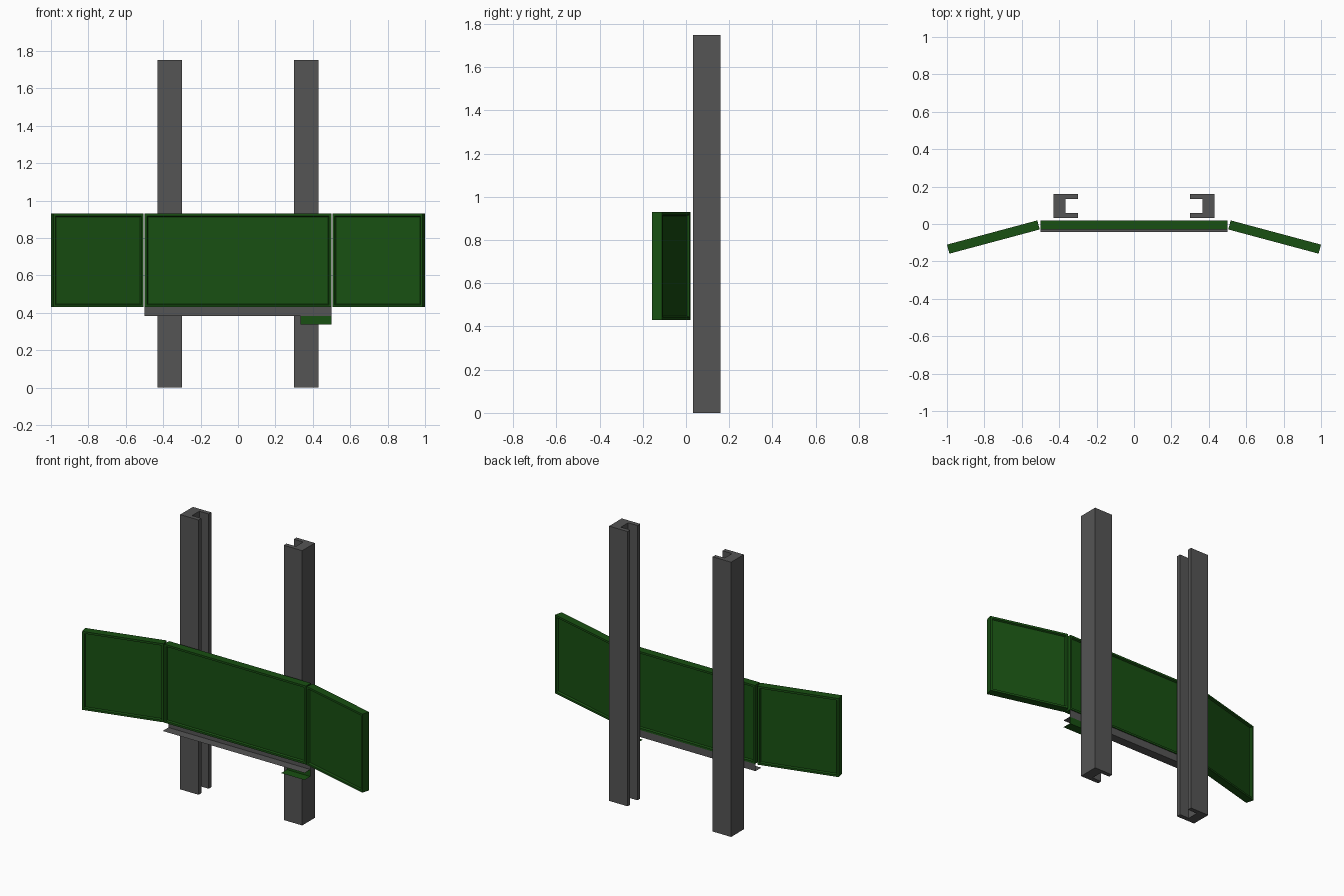
import bpy, bmesh, math
from mathutils import Matrix

if "Cube" in bpy.data.objects:
    bpy.data.objects.remove(bpy.data.objects["Cube"])


def material(name, color):
    m = bpy.data.materials.new(name)
    m.diffuse_color = (*color, 1)
    m.use_nodes = True
    m.node_tree.nodes["Principled BSDF"].inputs["Base Color"].default_value = m.diffuse_color
    return m


green = material("board_green", (0.009, 0.08, 0.006))
steel = material("dark_steel", (0.09, 0.09, 0.09))


def finish(bm, name, mat, mirror=False):
    me = bpy.data.meshes.new(name)
    bm.to_mesh(me)
    bm.free()
    ob = bpy.data.objects.new(name, me)
    bpy.context.collection.objects.link(ob)
    me.materials.append(mat)
    if mirror:
        ob.modifiers.new("mirror", 'MIRROR').use_mirror_merge = False
    return ob


def extrude_profile(bm, pts, vec, closed):
    vs = [bm.verts.new(p) for p in pts]
    if closed:
        geom = [bm.faces.new(vs)]
        out = bmesh.ops.extrude_face_region(bm, geom=geom, use_keep_orig=True)
    else:
        geom = [bm.edges.new(pair) for pair in zip(vs, vs[1:])]
        out = bmesh.ops.extrude_edge_only(bm, edges=geom)
    bmesh.ops.translate(bm, vec=vec, verts=[
        g for g in out["geom"] if isinstance(g, bmesh.types.BMVert)])
    bmesh.ops.recalc_face_normals(bm, faces=bm.faces)


def panel(name, width, height, thick, matrix, mirror=False):
    """Slab with a raised frame around a recessed face, front and back."""
    bm = bmesh.new()
    bmesh.ops.create_cube(bm, size=1, matrix=Matrix.Diagonal((width, thick, height, 1)))
    for f in [f for f in bm.faces if abs(f.normal.y) > 0.9]:
        bmesh.ops.inset_region(bm, faces=[f], thickness=0.018)
        bmesh.ops.inset_region(bm, faces=[f], thickness=0.007, depth=-0.01)
    bmesh.ops.transform(bm, matrix=matrix, verts=bm.verts)
    return finish(bm, name, green, mirror)


def ledge(name, x0, x1, z0, z1, mat):
    """Thin sheet: upright back and a shelf coming forward."""
    bm = bmesh.new()
    extrude_profile(bm, [(x0, 0.014, z1), (x0, 0.014, z0), (x0, -0.044, z0)],
                    (x1 - x0, 0, 0), False)
    return finish(bm, name, mat)


# Centre board
panel("centre_board", 1.0, 0.5, 0.05, Matrix.Translation((0, -0.005, 0.68)))

# Side wings, hinged 15 degrees forward
panel("wing_boards", 0.5, 0.5, 0.05,
      Matrix.Translation((0.5105, -0.005, 0.68))
      @ Matrix.Rotation(math.radians(-15), 4, 'Z')
      @ Matrix.Translation((0.25, 0, 0)), True)

# C-channel posts opening towards the centre
bm = bmesh.new()
section = [(0.30, 0.032), (0.43, 0.032), (0.43, 0.16), (0.30, 0.16),
           (0.30, 0.133), (0.366, 0.133), (0.366, 0.06), (0.30, 0.06)]
extrude_profile(bm, [(x, y, 0) for x, y in section], (0, 0, 1.75), True)
finish(bm, "channel_posts", steel, True)

# Chalk tray and the small holder below it
ledge("chalk_tray", -0.5, 0.5, 0.382, 0.43, steel)
ledge("eraser_holder", 0.335, 0.5, 0.337, 0.382, green)
